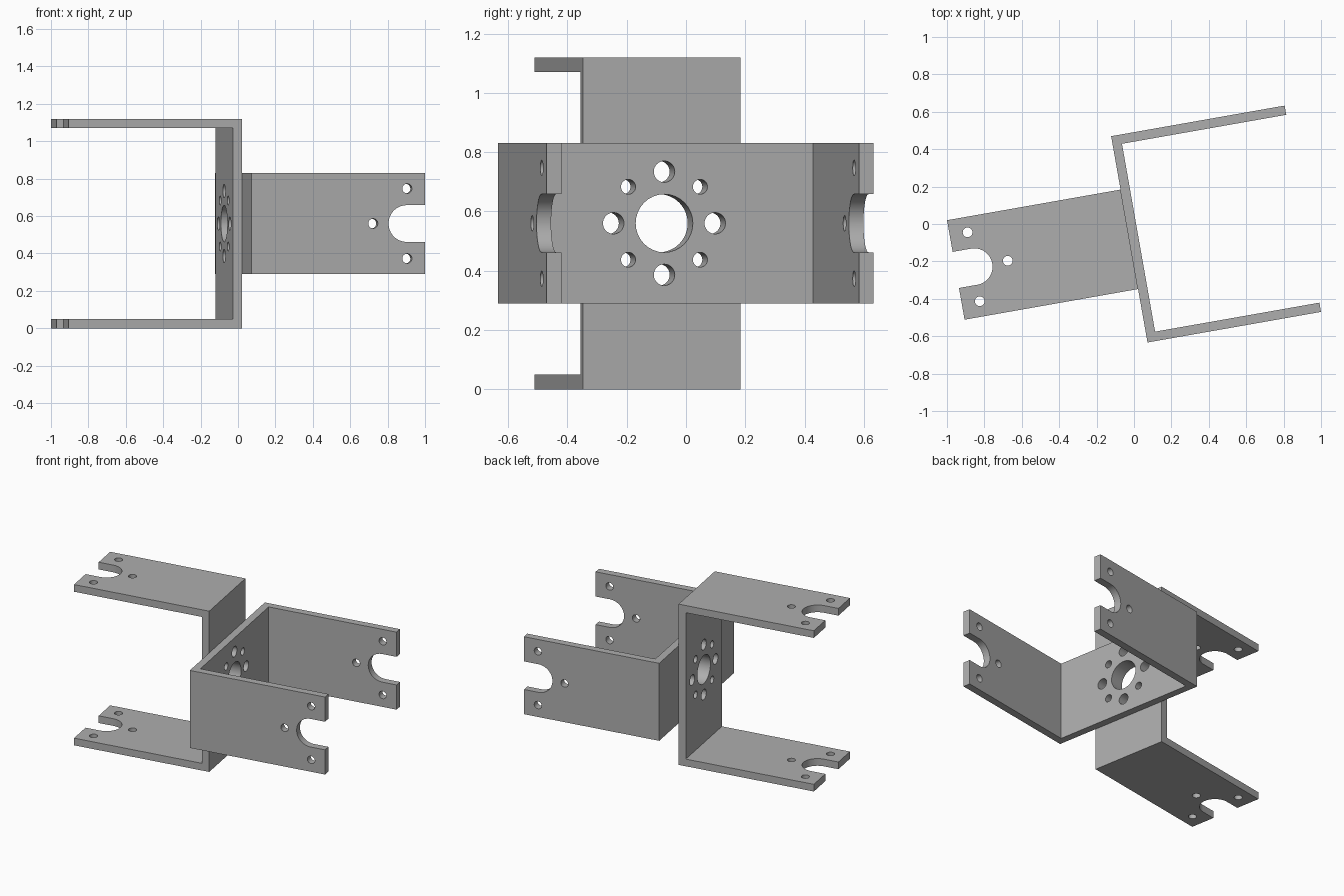
import bpy, bmesh, math
from mathutils import Matrix

if "Cube" in bpy.data.objects:
    bpy.data.objects.remove(bpy.data.objects["Cube"])

THICK, REACH, HALF_W, HALF_H = 0.05, 0.942, 0.56, 0.27
CENTRE = (-0.025, -0.082, 0.56)

metal = bpy.data.materials.new("grey metal")
metal.diffuse_color = (0.42, 0.42, 0.42, 1)
metal.use_nodes = True
metal.node_tree.nodes["Principled BSDF"].inputs["Base Color"].default_value = metal.diffuse_color


def prism(bm, points, depth, matrix=Matrix()):
    """Extrude a flat outline by depth, centred on its plane."""
    face = bm.faces.new([bm.verts.new(matrix @ Matrix.Translation((x, y, -depth / 2)).translation)
                         for x, y in points])
    up = matrix.to_3x3().col[2] * depth
    new = bmesh.ops.extrude_face_region(bm, geom=[face])["geom"]
    bmesh.ops.translate(bm, vec=up, verts=[v for v in new if isinstance(v, bmesh.types.BMVert)])


def arc(cx, cy, r, start=0.0, sweep=360.0, steps=32):
    count = steps if sweep == 360 else steps + 1
    return [(cx + r * math.cos(math.radians(start + sweep * i / steps)),
             cy + r * math.sin(math.radians(start + sweep * i / steps))) for i in range(count)]


def make_object(name, bm):
    bmesh.ops.recalc_face_normals(bm, faces=bm.faces)
    mesh = bpy.data.meshes.new(name)
    bm.to_mesh(mesh)
    bm.free()
    obj = bpy.data.objects.new(name, mesh)
    bpy.context.collection.objects.link(obj)
    return obj


# Cutters: horn holes through the base, slot and screw holes through both arms
bm = bmesh.new()
through_base = Matrix.Rotation(math.pi / 2, 4, 'Y')
through_arms = Matrix.Rotation(math.pi / 2, 4, 'X')
prism(bm, arc(0, 0, 0.098), 0.3, through_base)
for i in range(8):
    a = math.radians(45 * i)
    prism(bm, arc(0.174 * math.cos(a), 0.174 * math.sin(a), 0.025 if i % 2 else 0.036),
          0.3, through_base)
for x, z in ((0.845, 0.187), (0.845, -0.187), (0.66, 0)):
    prism(bm, arc(x, z, 0.026), 1.5, through_arms)
prism(bm, [(1.1, 0.098)] + arc(0.842, 0, 0.098, 90, 180) + [(1.1, -0.098)], 1.5, through_arms)
cutter = make_object("hole_cutter", bm)
cutter.hide_render = True

# U-shaped bracket profile
w, t = HALF_W, THICK
outline = [(0, -w), (REACH, -w), (REACH, t - w), (t, t - w),
           (t, w - t), (REACH, w - t), (REACH, w), (0, w)]


def bracket(name, rotation):
    bm = bmesh.new()
    prism(bm, outline, 2 * HALF_H)
    obj = make_object(name, bm)
    obj.data.materials.append(metal)
    mod = obj.modifiers.new("holes", 'BOOLEAN')
    mod.operation, mod.solver, mod.object = 'DIFFERENCE', 'EXACT', cutter
    bpy.ops.object.select_all(action='DESELECT')
    bpy.context.view_layer.objects.active = obj
    obj.select_set(True)
    bpy.ops.object.modifier_apply(modifier="holes")
    bpy.ops.object.shade_smooth_by_angle(angle=math.radians(30))
    obj.matrix_world = Matrix.Translation(CENTRE) @ rotation


# Two brackets back to back, the second one turned a quarter about the shared axis
bracket("upright_bracket", Matrix.Rotation(math.radians(10), 4, 'Z'))
bracket("flat_bracket", Matrix.Rotation(math.radians(190), 4, 'Z')
        @ Matrix.Rotation(math.pi / 2, 4, 'X'))
bpy.data.objects.remove(cutter)
